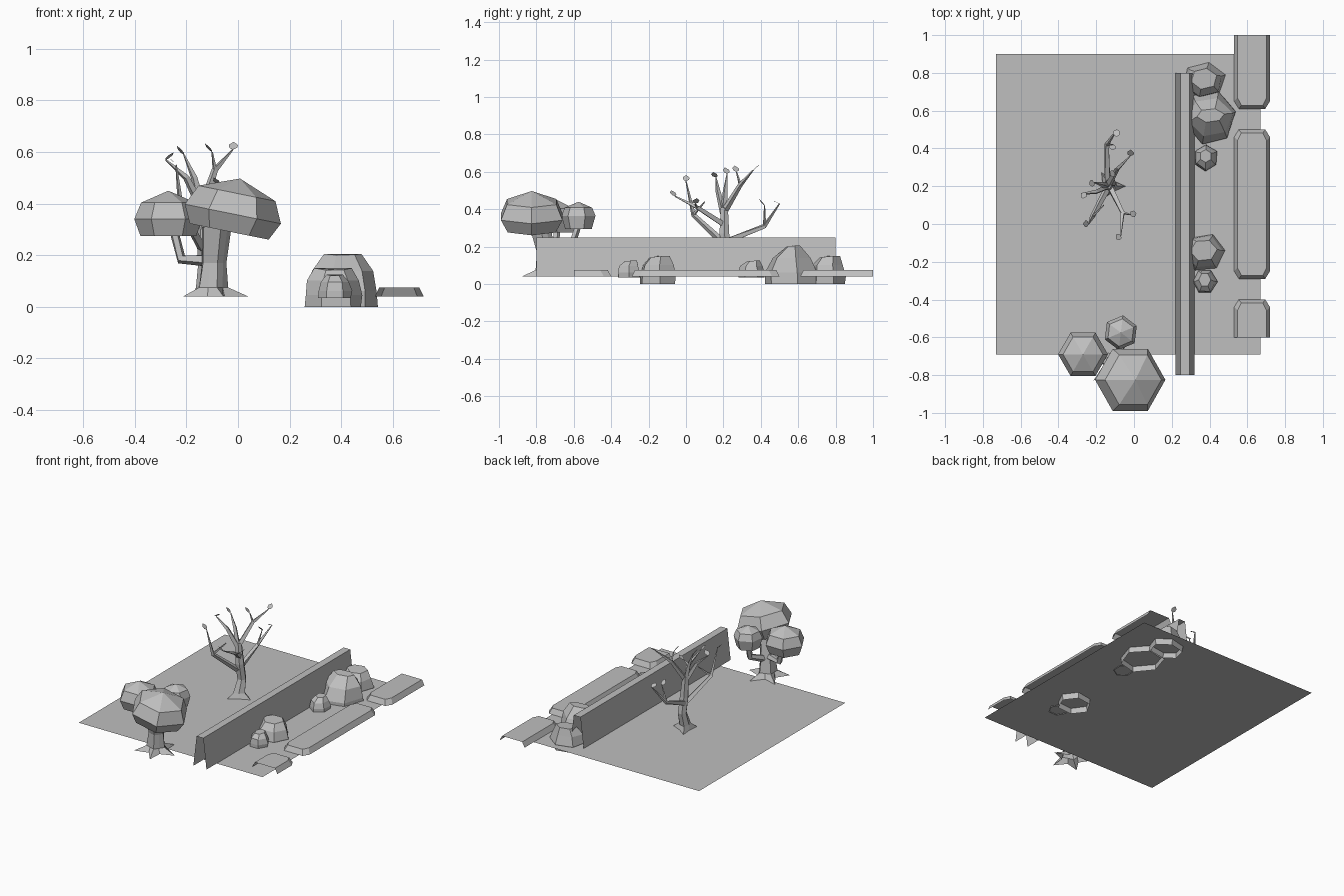
import bpy, bmesh, math, random
from mathutils import Vector, Matrix

random.seed(4)
cube = bpy.data.objects.get("Cube")
if cube:
    bpy.data.objects.remove(cube)

grey = bpy.data.materials.new("stone_grey")
grey.use_nodes = True
COLOUR = (0.52, 0.52, 0.52, 1)
grey.diffuse_color = COLOUR
grey.node_tree.nodes["Principled BSDF"].inputs["Base Color"].default_value = COLOUR
GROUND = 0.04


def finish(name, bm):
    bmesh.ops.recalc_face_normals(bm, faces=bm.faces)
    mesh = bpy.data.meshes.new(name)
    bm.to_mesh(mesh)
    bm.free()
    mesh.materials.append(grey)
    obj = bpy.data.objects.new(name, mesh)
    bpy.context.collection.objects.link(obj)
    return obj


def loft(bm, rings, cap_start=False, cap_end=False, closed=True):
    """Skin a list of equal-length point rings."""
    rows = [[bm.verts.new(p) for p in ring] for ring in rings]
    n = len(rows[0])
    for a, b in zip(rows, rows[1:]):
        for i in range(n if closed else n - 1):
            j = (i + 1) % n
            bm.faces.new((a[i], a[j], b[j], b[i]))
    if cap_start:
        bm.faces.new(rows[0][::-1])
    if cap_end:
        bm.faces.new(rows[-1])
    return rows


def ring(cx, cy, z, rx, ry, n=6, turn=0.0, jitter=0.0):
    pts = []
    for i in range(n):
        a = turn + math.tau * i / n
        k = 1 + random.uniform(-jitter, jitter)
        pts.append(Vector((cx + rx * k * math.cos(a), cy + ry * k * math.sin(a), z)))
    return pts


def tube(bm, path, radii, sides=4):
    """Tapered limb along a path."""
    path = [Vector(p) for p in path]
    rings = []
    for i, p in enumerate(path):
        d = path[min(i + 1, len(path) - 1)] - path[max(i - 1, 0)]
        side = d.cross(Vector((0.3, 1, 0.1))).normalized()
        up = side.cross(d).normalized()
        rings.append([p + radii[i] * (side * math.cos(t) + up * math.sin(t))
                      for t in (math.tau * k / sides for k in range(sides))])
    loft(bm, rings, True, True)


# Flat ground sheet
bm = bmesh.new()
loft(bm, [[(-0.73, -0.69, GROUND), (0.67, -0.69, GROUND)],
          [(-0.73, 0.90, GROUND), (0.67, 0.90, GROUND)]], closed=False)
finish("ground", bm)

# Tapered wall, open at the ends and underneath
bm = bmesh.new()
section = [(0.22, GROUND), (0.245, 0.25), (0.295, 0.25), (0.32, GROUND)]
loft(bm, [[(x, y, z) for x, z in section] for y in (-0.8, 0.8)], closed=False)
finish("wall", bm)


# Raised pavement slabs with clipped corners and bevelled rims
def slab(name, y0, y1, clip0, clip1):
    def outline(inset, z):
        x0, x1 = 0.53 + inset, 0.72 - inset
        a = y0 + (inset if clip0 else 0)
        b = y1 - (inset if clip1 else 0)
        c, d, e = 0.025 - inset / 4, 0.04 * clip0, 0.04 * clip1
        return [(x0, b - e, z), (x0, a + d, z), (x0 + c * clip0, a, z), (x1 - c * clip0, a, z),
                (x1, a + d, z), (x1, b - e, z), (x1 - c * clip1, b, z), (x0 + c * clip1, b, z)]
    bm = bmesh.new()
    loft(bm, [outline(0, GROUND), outline(0.018, 0.075)], cap_end=True)
    bmesh.ops.remove_doubles(bm, verts=bm.verts, dist=0.0001)
    # Cut ends stay open
    ends = [f for f in bm.faces for y, clip in ((y0, clip0), (y1, clip1))
            if not clip and all(abs(v.co.y - y) < 0.001 for v in f.verts)]
    bmesh.ops.delete(bm, geom=ends, context='FACES')
    finish(name, bm)


slab("pavement_front", -0.60, -0.40, 0, 1)
slab("pavement_middle", -0.29, 0.50, 1, 1)
slab("pavement_back", 0.61, 1.0, 1, 0)


# Hollow faceted rocks beside the wall
def rock(name, cx, cy, rx, ry, z0, z1, capx, capy, turn):
    bm = bmesh.new()
    h = z1 - z0
    mid = (1 + capx) / 2 + 0.08, (1 + capy) / 2 + 0.08
    rings = [ring(cx, cy, z0, rx, ry, turn=turn, jitter=0.05),
             ring(cx, cy, z0 + 0.3 * h, rx, ry, turn=turn, jitter=0.05),
             ring(cx, cy, z0 + 0.68 * h, rx * mid[0], ry * mid[1], turn=turn, jitter=0.06),
             ring(cx, cy + 0.01, z1, rx * capx, ry * capy, turn=turn, jitter=0.05)]
    for p in rings[-1]:
        p.z -= 0.12 * h * max(0, (cy - p.y) / ry)
    loft(bm, rings, cap_end=True)
    finish(name, bm)


rock("rock_back", 0.37, 0.76, 0.115, 0.095, 0, 0.15, 0.6, 0.6, 0.3)
rock("rock_large", 0.405, 0.565, 0.135, 0.15, 0, 0.205, 0.55, 0.25, 0.2)
rock("rock_small_back", 0.38, 0.35, 0.065, 0.07, 0.035, 0.125, 0.5, 0.5, 0.5)
rock("rock_front", 0.37, -0.15, 0.11, 0.1, 0, 0.15, 0.65, 0.6, 0.1)
rock("rock_small_front", 0.375, -0.305, 0.065, 0.068, 0.035, 0.125, 0.5, 0.55, 0.0)


# Leafy tree: trunk with spread roots
def root_ring(cx, cy, z, long, short, n=10):
    pts = ring(cx, cy, z, 1, 1, n)
    c = Vector((cx, cy, z))
    return [c + (p - c) * (short if i % 2 else long) for i, p in enumerate(pts)]


bm = bmesh.new()
loft(bm, [root_ring(-0.10, -0.745, GROUND, 0.14, 0.06),
          root_ring(-0.10, -0.745, 0.075, 0.062, 0.05),
          root_ring(-0.095, -0.75, 0.17, 0.05, 0.045),
          root_ring(-0.085, -0.78, 0.31, 0.06, 0.055)], cap_end=True)
finish("leafy_tree_trunk", bm)
bm = bmesh.new()
tube(bm, [(-0.11, -0.74, 0.18), (-0.22, -0.70, 0.185), (-0.25, -0.69, 0.30)],
     [0.025, 0.021, 0.018], 5)
tube(bm, [(-0.09, -0.73, 0.16), (-0.06, -0.61, 0.21), (-0.07, -0.575, 0.32)],
     [0.025, 0.021, 0.018], 5)
finish("leafy_tree_branches", bm)


# Six-sided crowns
def crown(name, centre, r, below, above, tilt, turn=0.0):
    bm = bmesh.new()
    rows = loft(bm, [ring(0, 0, -below, 0.82 * r, 0.78 * r, turn=turn),
                     ring(0, 0, 0, r, r, turn=turn),
                     ring(0, 0, above * 0.58, 0.8 * r, 0.8 * r, turn=turn)], cap_start=True)
    top = bm.verts.new((0, 0, above))
    for i in range(6):
        bm.faces.new((rows[-1][i], rows[-1][(i + 1) % 6], top))
    bm.transform(Matrix.Translation(centre) @ Matrix.Rotation(tilt, 4, 'Y'))
    finish(name, bm)


crown("crown_large", (-0.02, -0.825, 0.36), 0.19, 0.07, 0.14, 0.2)
crown("crown_left", (-0.27, -0.69, 0.34), 0.132, 0.065, 0.11, 0)
crown("crown_small", (-0.07, -0.575, 0.365), 0.092, 0.07, 0.075, 0, 0.4)

# Bare tree: bent trunk and forked limbs
bm = bmesh.new()
loft(bm, [root_ring(-0.13, 0.20, GROUND, 0.085, 0.035, 6),
          root_ring(-0.13, 0.20, 0.075, 0.042, 0.033, 6),
          root_ring(-0.125, 0.22, 0.16, 0.03, 0.03, 6),
          root_ring(-0.13, 0.205, 0.27, 0.03, 0.03, 6),
          root_ring(-0.14, 0.205, 0.41, 0.022, 0.022, 6)], cap_end=True)
finish("bare_tree_trunk", bm)

limbs = [
    [(-0.14, 0.22, 0.23), (-0.145, 0.42, 0.31), (-0.09, 0.50, 0.43)],
    [(-0.14, 0.19, 0.23), (-0.22, 0.04, 0.37), (-0.24, 0.00, 0.55)],
    [(-0.13, 0.20, 0.32), (-0.06, 0.06, 0.41), (-0.07, -0.06, 0.47)],
    [(-0.14, 0.20, 0.38), (-0.09, 0.29, 0.53), (-0.02, 0.36, 0.61)],
    [(-0.14, 0.20, 0.38), (-0.20, 0.17, 0.50), (-0.28, 0.16, 0.57)],
    [(-0.14, 0.20, 0.38), (-0.17, 0.21, 0.50), (-0.21, 0.22, 0.59)],
]
bm = bmesh.new()
for limb in limbs:
    tube(bm, limb, [0.019, 0.013, 0.003])
twigs = [((-0.145, 0.42, 0.31), (-0.11, 0.42, 0.42)),
         ((-0.09, 0.29, 0.53), (-0.10, 0.27, 0.60)),
         ((-0.06, 0.06, 0.41), (-0.02, 0.05, 0.43)),
         ((-0.22, 0.04, 0.37), (-0.16, 0.10, 0.44))]
for a, b in twigs:
    tube(bm, [a, b], [0.009, 0.003])
finish("bare_tree_branches", bm)

# Last few pointed leaves on the tips
bm = bmesh.new()
shape = [(0, 0), (0.016, 0.009), (0.019, 0.026), (0, 0.045), (-0.017, 0.028), (-0.014, 0.008)]
tips = [limb[-1] for limb in limbs] + [b for a, b in twigs[:3]]
for tip in tips:
    spin = (Matrix.Rotation(random.uniform(0, math.tau), 4, 'Z')
            @ Matrix.Rotation(random.uniform(0.4, 0.9), 4, 'X'))
    bm.faces.new([bm.verts.new(Vector(tip) + spin @ Vector((x, y, 0))) for x, y in shape])
finish("bare_tree_leaves", bm)
